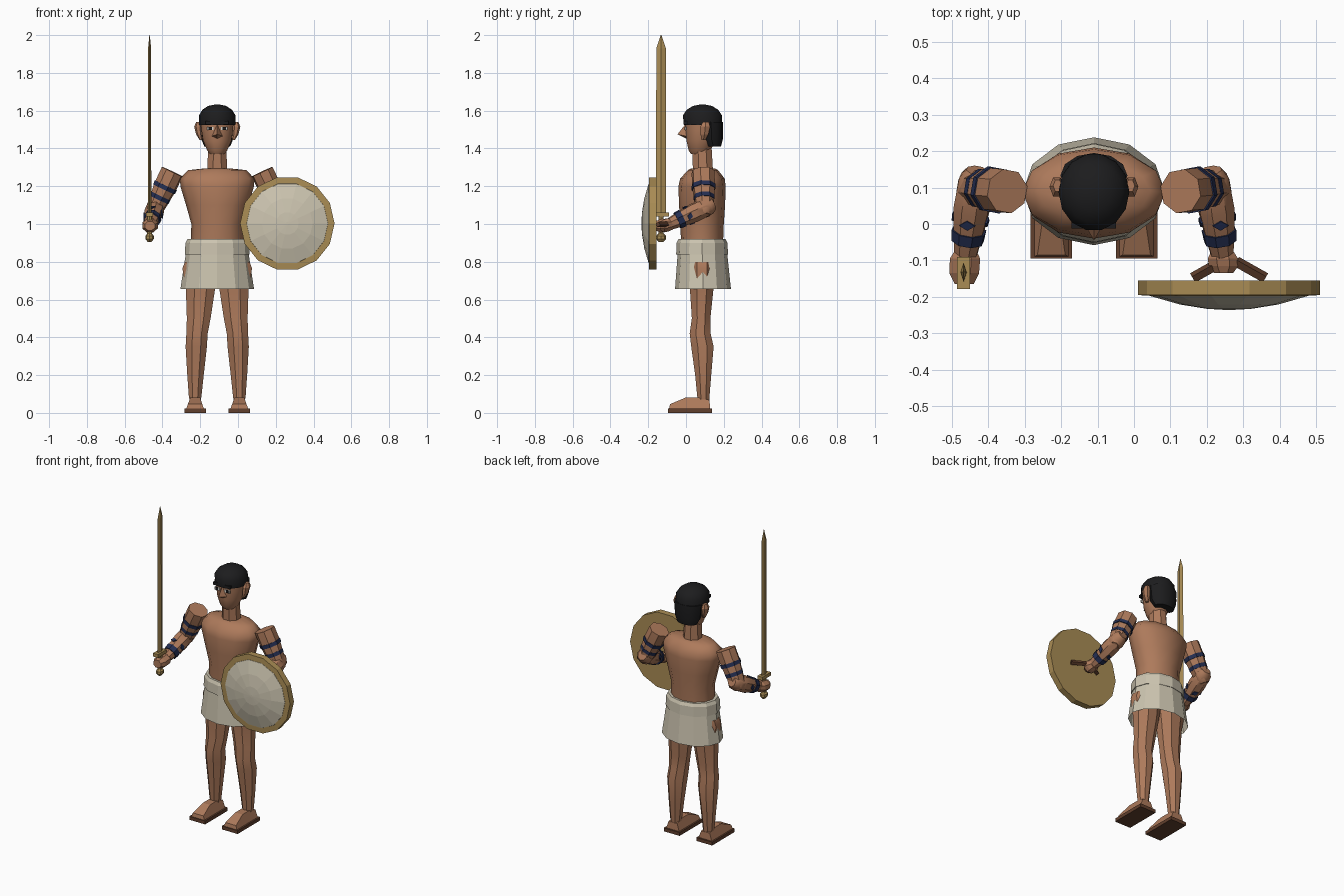
import bpy, bmesh, math
from mathutils import Vector

if "Cube" in bpy.data.objects:
    bpy.data.objects.remove(bpy.data.objects["Cube"])

CX = -0.11  # body centre line


def material(name, rgb):
    m = bpy.data.materials.new(name)
    m.diffuse_color = (*rgb, 1)
    m.use_nodes = True
    m.node_tree.nodes["Principled BSDF"].inputs["Base Color"].default_value = m.diffuse_color
    return m


skin = material("skin", (0.42, 0.195, 0.105))
cream = material("linen", (0.60, 0.55, 0.43))
bronze = material("bronze", (0.40, 0.265, 0.09))
black = material("hair_black", (0.012, 0.012, 0.013))
navy = material("navy_paint", (0.018, 0.028, 0.085))
leather = material("leather", (0.12, 0.05, 0.026))
white = material("eye_white", (0.7, 0.68, 0.62))


def finish(name, bm, mat, smooth=None):
    bmesh.ops.recalc_face_normals(bm, faces=bm.faces[:])
    me = bpy.data.meshes.new(name)
    bm.to_mesh(me)
    bm.free()
    me.materials.append(mat)
    ob = bpy.data.objects.new(name, me)
    bpy.context.collection.objects.link(ob)
    if smooth:
        bpy.ops.object.select_all(action='DESELECT')
        ob.select_set(True)
        bpy.context.view_layer.objects.active = ob
        bpy.ops.object.shade_smooth_by_angle(angle=math.radians(smooth))
    return ob


def loft(name, rings, mat, n=12, axis=(0, 0, 1), smooth=None, turn=0, caps=(True, True)):
    """Skin over elliptical rings (x, y, z, rx, ry), each square to the axis."""
    q = Vector((0, 0, 1)).rotation_difference(Vector(axis))
    bm = bmesh.new()
    loops = []
    for x, y, z, rx, ry in rings:
        loop = []
        for i in range(n):
            a = 2 * math.pi * (i + turn) / n
            loop.append(bm.verts.new(Vector((x, y, z)) + q @ Vector((rx * math.cos(a), ry * math.sin(a), 0))))
        loops.append(loop)
    for lo, hi in zip(loops, loops[1:]):
        for i in range(n):
            j = (i + 1) % n
            bm.faces.new((lo[i], lo[j], hi[j], hi[i]))
    if caps[0]:
        bm.faces.new(loops[0][::-1])
    if caps[1]:
        bm.faces.new(loops[-1])
    return finish(name, bm, mat, smooth)


def body(name, rows, mat, **kw):
    """Loft on the body centre line from (y, z, rx, ry) rows."""
    return loft(name, [(CX, *r) for r in rows], mat, **kw)


def box(name, c, size, mat):
    bm = bmesh.new()
    bmesh.ops.create_cube(bm, size=1)
    for v in bm.verts:
        v.co = Vector(c) + Vector([v.co[i] * size[i] for i in range(3)])
    return finish(name, bm, mat)


def limb(name, a, b, stops, mat, n=8, smooth=40):
    """Straight limb from a to b with (fraction, radius) stops."""
    a, b = Vector(a), Vector(b)
    rings = [(*a.lerp(b, t), r, r) for t, r in stops]
    return loft(name, rings, mat, n=n, axis=b - a, smooth=smooth, turn=0.5)


# Torso, neck and head
body("torso", [(.085, .87, .14, .11), (.085, 1.0, .137, .115), (.085, 1.1, .165, .122),
               (.085, 1.2, .195, .125), (.087, 1.24, .197, .118), (.09, 1.285, .155, .08),
               (.09, 1.295, .06, .06)], skin, n=12, smooth=45)
body("neck", [(.09, 1.27, .058, .058), (.085, 1.40, .052, .055)], skin, n=8, turn=.5)
body("head", [(.07, 1.37, .04, .045), (.072, 1.39, .055, .06), (.08, 1.44, .077, .08),
              (.085, 1.50, .087, .09), (.085, 1.57, .09, .094)], skin, n=12, smooth=40, turn=.5)

# Hair: crown and nape
body("hair_crown", [(.09, 1.525, .097, .104), (.087, 1.575, .097, .106), (.087, 1.605, .078, .085),
                    (.087, 1.625, .048, .052), (.087, 1.632, .015, .015)], black, n=14, smooth=40)
body("hair_nape", [(.145, 1.41, .068, .04), (.135, 1.45, .085, .06), (.133, 1.54, .092, .062)],
     black, n=12, smooth=40)

# Nose
bm = bmesh.new()
tip, top, lf, rt, back = [bm.verts.new((CX + x, y, z)) for x, y, z in
                          ((0, -.045, 1.475), (0, -.002, 1.53), (-.028, .002, 1.465),
                           (.028, .002, 1.465), (0, .01, 1.448))]
for f in ((tip, top, lf), (tip, rt, top), (tip, lf, back), (tip, back, rt), (top, rt, back, lf)):
    bm.faces.new(f)
finish("nose", bm, skin)

# Kilt and belt
body("kilt", [(.09, .655, .195, .148), (.087, .845, .166, .131)], cream, caps=(False, True))
body("belt", [(.085, .838, .172, .137), (.085, .90, .168, .135), (.085, .92, .158, .125)], cream)

arm_stops = {}
for s, side in ((-1, "right"), (1, "left")):
    def X(d):
        return CX + s * d

    # Face details
    box(side + "_eye", (X(.037), -.002, 1.505), (.036, .009, .017), white)
    box(side + "_iris", (X(.037), -.0055, 1.505), (.017, .006, .017), black)
    box(side + "_brow", (X(.034), -.004, 1.537), (.054, .018, .018), black)
    loft(side + "_ear", [(X(.086), .092, 1.445, .008, .012), (X(.096), .098, 1.475, .016, .024),
                         (X(.102), .102, 1.515, .02, .03), (X(.1), .105, 1.54, .012, .018)], skin, n=6)

    # Leg, from hip down to ankle
    rows = ((.09, .085, .80, .088, .07), (.09, .085, .765, .102, .07), (.089, .083, .65, .083, .067),
            (.098, .08, .50, .068, .053), (.107, .075, .42, .061, .06), (.111, .087, .35, .061, .064),
            (.115, .091, .20, .047, .046), (.117, .092, .085, .036, .035), (.117, .092, .06, .03, .033))
    loft(side + "_leg", [(X(r[0]), *r[1:]) for r in rows], skin, n=8, smooth=35, turn=.5)

    # Foot wedge and sandal sole
    bm = bmesh.new()
    profile = ((.127, .018), (.125, .068), (.06, .082), (0, .082), (-.085, .046), (-.09, .018))
    ends = [[bm.verts.new((X(.117) + k * (.048 - .35 * (z - .018)), y, z)) for y, z in profile] for k in (-1, 1)]
    for e in ends:
        bm.faces.new(e)
    for i in range(6):
        j = (i + 1) % 6
        bm.faces.new((ends[0][i], ends[0][j], ends[1][j], ends[1][i]))
    finish(side + "_foot", bm, skin)
    box(side + "_sandal_sole", (X(.117), .021, .011), (.114, .232, .022), leather)

    # Arm
    shoulder = Vector((X(.238), .09, 1.277))
    elbow = Vector((X(.328), .098, 1.085))
    wrist = Vector((X(.352), -.085, 1.0))
    limb(side + "_upper_arm", shoulder, elbow,
         ((0, .062), (.4, .062), (.85, .052), (1.1, .046), (1.2, .03)), skin)
    limb(side + "_forearm", elbow, wrist,
         ((-.27, .03), (-.15, .047), (.3, .052), (.7, .042), (1, .032)), skin)

    # Painted bands and diamonds
    for k, t in enumerate((.43, .72)):
        r = .067 - .014 * max(0, t - .4) / .45
        limb(f"{side}_arm_band_{k}", shoulder, elbow, ((t - .055, r), (t + .055, r - .001)), navy)
    limb(side + "_wrist_band", elbow, wrist, ((.63, .049), (.79, .046)), navy)
    axis = (wrist - elbow).normalized()
    q = Vector((0, 0, 1)).rotation_difference(axis)
    for k in range(4):
        out = q @ Vector((math.cos(k * math.pi / 2), math.sin(k * math.pi / 2), 0))
        c = elbow.lerp(wrist, .46) + out * .044
        loft(f"{side}_forearm_diamond_{k}", [(*c, .022, .014), (*(c + out * .006), .022, .014)],
             navy, n=4, axis=out)

    # Fist
    loft(side + "_fist", [(X(.352), -.07, .998, .03, .03), (X(.354), -.095, .995, .045, .038),
                          (X(.356), -.135 if s < 0 else -.115, .99, .044, .037),
                          (X(.356), -.165 if s < 0 else -.135, .99, .028, .026)],
         skin, n=8, axis=(0, -1, 0), turn=.5)

# Sword
SX, SY = -.468, -.132


def sword(name, rows, n=4, turn=0):
    loft(name, [(SX, SY, *r) for r in rows], bronze, n=n, turn=turn)


sword("sword_blade", ((1.05, .009, .027), (1.93, .008, .025), (2.0, .001, .002)))
sword("sword_grip", ((.92, .014, .014), (1.06, .014, .014)), n=8)
sword("sword_pommel", ((.905, .01, .012), (.92, .022, .026), (.937, .022, .026), (.95, .012, .014)), n=8)
box("sword_guard", (SX, SY - .003, 1.05), (.036, .088, .022), bronze)

# Shield: bronze rim plate, linen-coloured dome, leather grip
HX, HZ = .261, 1.003


def disc(name, rows, mat):
    loft(name, [(HX, y, HZ, r, r) for y, r in rows], mat, n=14, axis=(0, -1, 0))


disc("shield_rim", ((-.155, .25), (-.195, .25), (-.197, .218)), bronze)
disc("shield_dome", ((-.193, .218), (-.198, .215), (-.221, .135), (-.233, .06), (-.236, .008)), cream)
for s in (-1, 1):
    limb("shield_grip_" + ("inner" if s < 0 else "outer"), (.261 + s * .02, -.103, HZ - .005),
         (.261 + s * .1, -.148, HZ - .005), ((0, .015), (1, .015)), leather, n=4)
